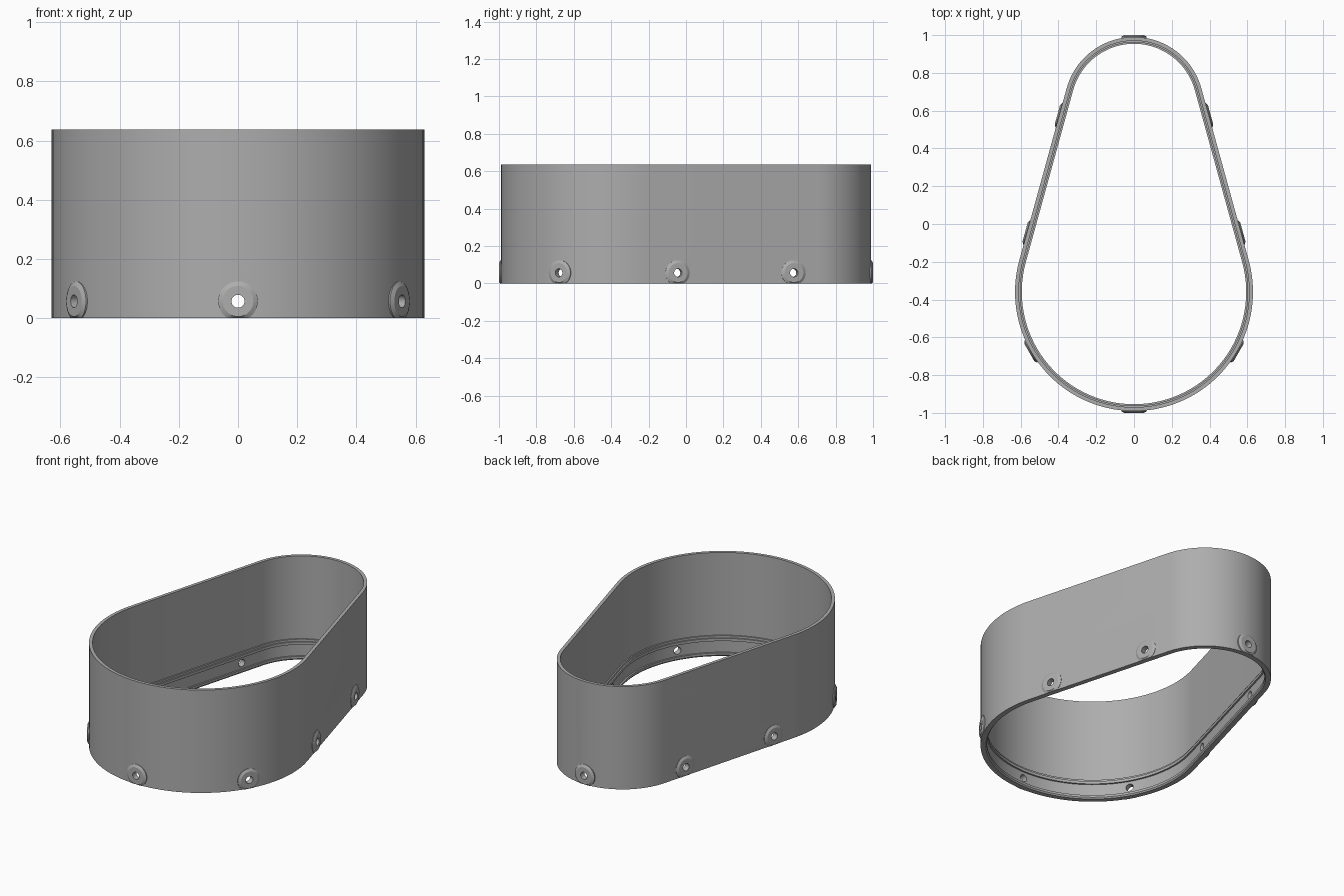
import bpy, bmesh
from math import sin, cos, pi, asin, radians
from mathutils import Matrix, Vector

cube = bpy.data.objects.get("Cube")
if cube:
    bpy.data.objects.remove(cube, do_unlink=True)

grey = bpy.data.materials.new("neutral grey")
grey.use_nodes = True
grey.diffuse_color = (0.42, 0.42, 0.42, 1)
grey.node_tree.nodes["Principled BSDF"].inputs["Base Color"].default_value = grey.diffuse_color

# Egg outline: two arcs joined by tangent lines
FRONT_Y, FRONT_R = -0.36, 0.63
BACK_Y, BACK_R = 0.62, 0.37
TILT = asin((FRONT_R - BACK_R) / (BACK_Y - FRONT_Y))
HEIGHT, HOLE_Z = 0.637, 0.057


def outline(inset):
    points = []
    for cy, r, start, end, n in ((FRONT_Y, FRONT_R, -pi - TILT, TILT, 64),
                                 (BACK_Y, BACK_R, TILT, pi - TILT, 48)):
        for i in range(n + 1):
            a = start + (end - start) * i / n
            points.append(((r - inset) * cos(a), cy + (r - inset) * sin(a)))
    return points


def loft(name, rings, closed):
    """Skin a list of vertex rings, optionally joining last to first."""
    bm = bmesh.new()
    loops = [[bm.verts.new(p) for p in ring] for ring in rings]
    pairs = list(zip(loops, loops[1:]))
    if closed:
        pairs.append((loops[-1], loops[0]))
    for a, b in pairs:
        for i in range(len(a)):
            j = (i + 1) % len(a)
            bm.faces.new((a[i], a[j], b[j], b[i]))
    if not closed:
        bm.faces.new(loops[0])
        bm.faces.new(loops[-1])
    bmesh.ops.recalc_face_normals(bm, faces=bm.faces)
    mesh = bpy.data.meshes.new(name)
    bm.to_mesh(mesh)
    bm.free()
    mesh.materials.append(grey)
    obj = bpy.data.objects.new(name, mesh)
    bpy.context.collection.objects.link(obj)
    return obj


def smooth(obj):
    bpy.ops.object.select_all(action='DESELECT')
    obj.select_set(True)
    bpy.context.view_layer.objects.active = obj
    bpy.ops.object.shade_smooth_by_angle(angle=radians(25))


# Wall section as (inset, height): thin wall, inner ledge, groove, bottom lip
section = [(0, 0), (0, HEIGHT), (0.02, HEIGHT), (0.02, 0.125), (0.028, 0.125),
           (0.028, 0.112), (0.036, 0.112), (0.036, 0.095), (0.026, 0.095),
           (0.026, 0.022), (0.036, 0.022), (0.036, 0.008), (0.03, 0)]
wall = loft("wall", [[(x, y, z) for x, y in outline(d)] for d, z in section], True)


def turned(name, profile, frame, closed, n=40):
    """Lathe (radius, outward distance) pairs about a wall normal, kept above ground."""
    rings = []
    for r, out in profile:
        ring = []
        for i in range(n):
            a = 2 * pi * i / n
            p = frame @ Vector((out, r * cos(a), r * sin(a)))
            if closed:
                p.z = max(p.z, 0)
            ring.append(p)
        rings.append(ring)
    return loft(name, rings, closed)


def side_place(y):
    x = FRONT_R * cos(TILT) - (y - FRONT_Y - FRONT_R * sin(TILT)) * (sin(TILT) / cos(TILT))
    return x, y, TILT


# Screw positions: x, y, direction of the outward normal
low = -pi / 6
right_half = [side_place(0.575), side_place(-0.045),
              (FRONT_R * cos(low), FRONT_Y + FRONT_R * sin(low), low)]
places = [(0, -0.99, -pi / 2), (0, 0.99, pi / 2)]
for x, y, a in right_half:
    places += [(x, y, a), (-x, y, pi - a)]

# Chamfered bosses with through holes
boss_profile = [(0.022, -0.012), (0.067, -0.012), (0.067, 0.002), (0.052, 0.01), (0.022, 0.01)]
cutters = []
for i, (x, y, a) in enumerate(places):
    frame = Matrix.Translation((x, y, HOLE_Z)) @ Matrix.Rotation(a, 4, 'Z')
    smooth(turned(f"screw_boss_{i + 1}", boss_profile, frame, True))
    cutter = turned(f"hole_cutter_{i + 1}", [(0.022, -0.08), (0.022, 0.04)], frame, False)
    cutter.hide_render = True
    cut = wall.modifiers.new(f"hole_{i + 1}", 'BOOLEAN')
    cut.operation, cut.solver, cut.object = 'DIFFERENCE', 'EXACT', cutter
    cutters.append(cutter)

# Bake the holes, then remove the cutters
bpy.context.view_layer.update()
baked = bpy.data.meshes.new_from_object(wall.evaluated_get(bpy.context.evaluated_depsgraph_get()))
wall.modifiers.clear()
wall.data = baked
for cutter in cutters:
    bpy.data.objects.remove(cutter, do_unlink=True)
smooth(wall)
